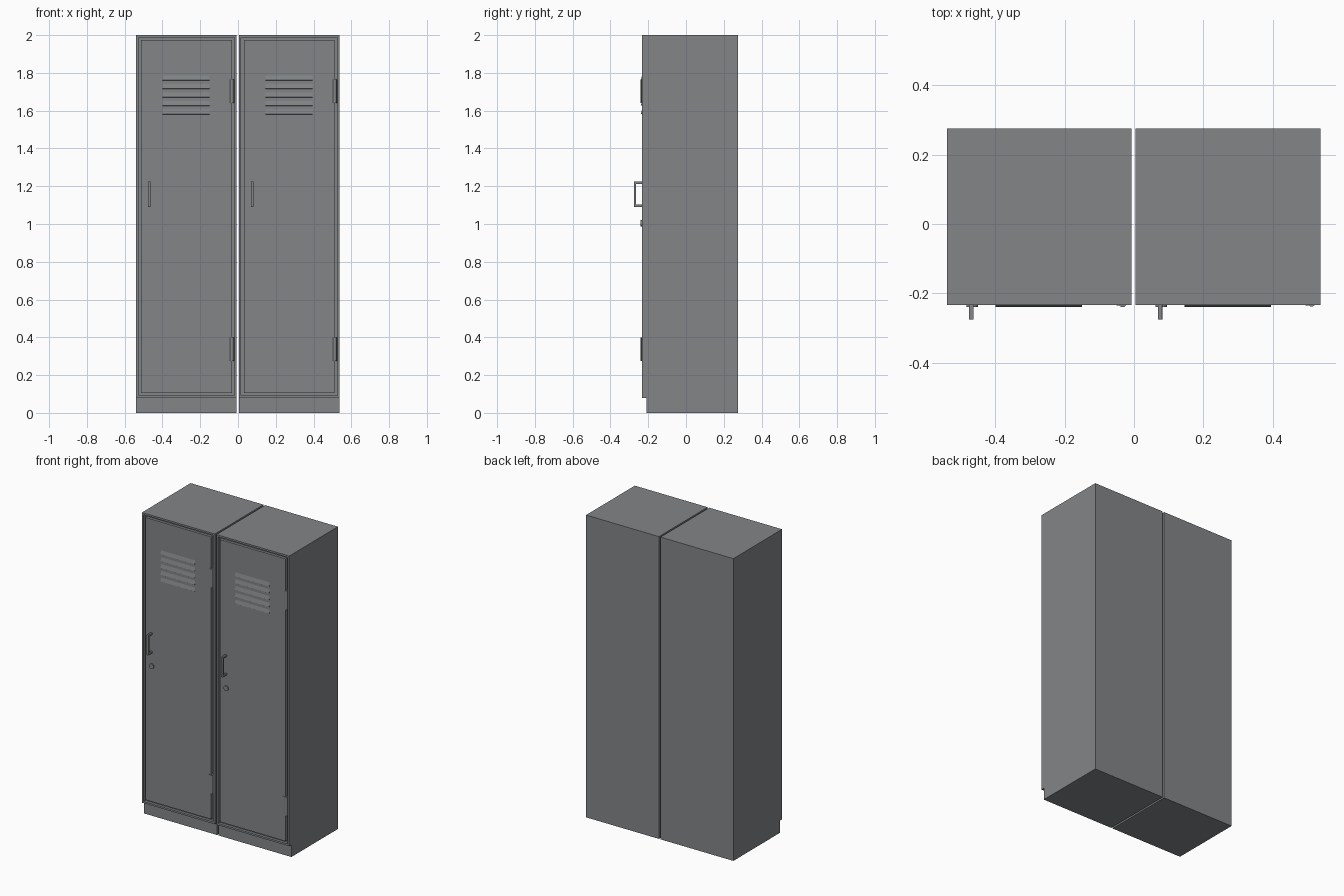
import bpy
import bmesh
import math
from mathutils import Matrix, Vector

cube = bpy.data.objects.get("Cube")
if cube:
    bpy.data.objects.remove(cube, do_unlink=True)

steel = bpy.data.materials.new("grey_steel")
steel.use_nodes = True
color = (0.225, 0.235, 0.242, 1.0)
steel.diffuse_color = color
steel.node_tree.nodes["Principled BSDF"].inputs["Base Color"].default_value = color

WIDTH, FRONT, BACK, HEIGHT = 0.533, -0.233, 0.276, 2.0
PLINTH_Y, PLINTH_Z = -0.21, 0.08
FRAME, GAP, GROOVE = 0.017, 0.009, 0.018


def finish(bm, name, bevel=0.0):
    bmesh.ops.recalc_face_normals(bm, faces=bm.faces)
    mesh = bpy.data.meshes.new(name)
    bm.to_mesh(mesh)
    bm.free()
    mesh.materials.append(steel)
    obj = bpy.data.objects.new(name, mesh)
    bpy.context.collection.objects.link(obj)
    if bevel:
        mod = obj.modifiers.new("soft_edges", "BEVEL")
        mod.width, mod.segments = bevel, 2
    return obj


def prism(bm, profile, x0, x1):
    """Extrude a (y, z) outline along x."""
    face = bm.faces.new([bm.verts.new((x0, y, z)) for y, z in profile])
    ext = bmesh.ops.extrude_face_region(bm, geom=[face])["geom"]
    verts = [g for g in ext if isinstance(g, bmesh.types.BMVert)]
    bmesh.ops.translate(bm, verts=verts, vec=(x1 - x0, 0, 0))


def rect(y0, y1, z0, z1):
    return [(y0, z0), (y1, z0), (y1, z1), (y0, z1)]


def cylinder(bm, radius, depth, sides, matrix):
    bmesh.ops.create_cone(bm, cap_ends=True, segments=sides, radius1=radius,
                          radius2=radius, depth=depth, matrix=matrix)


def smooth(obj):
    bpy.ops.object.select_all(action="DESELECT")
    obj.select_set(True)
    bpy.context.view_layer.objects.active = obj
    bpy.ops.object.shade_smooth_by_angle(angle=math.radians(40))


def locker(side, x0, hinge_out):
    x1 = x0 + WIDTH

    # Carcass with toe recess and a shallow pocket for the door
    bm = bmesh.new()
    prism(bm, [(PLINTH_Y, 0), (BACK, 0), (BACK, HEIGHT), (FRONT, HEIGHT),
               (FRONT, PLINTH_Z), (PLINTH_Y, PLINTH_Z)], x0, x1)
    bmesh.ops.recalc_face_normals(bm, faces=bm.faces)
    front = min(bm.faces, key=lambda f: f.calc_center_median().y)
    bmesh.ops.inset_individual(bm, faces=[front], thickness=FRAME)
    pocket = bmesh.ops.extrude_discrete_faces(bm, faces=[front])["faces"][0]
    bmesh.ops.translate(bm, verts=pocket.verts, vec=(0, GROOVE, 0))
    finish(bm, side + "_carcass")

    # Door panel, flush with the frame
    edge = FRAME + GAP
    bm = bmesh.new()
    prism(bm, rect(FRONT, FRONT + GROOVE, PLINTH_Z + edge, HEIGHT - edge),
          x0 + edge, x1 - edge)
    finish(bm, side + "_door")

    # Five sloping vent louvres
    bm = bmesh.new()
    for i in range(5):
        top = 1.787 - 0.045 * i
        prism(bm, [(FRONT, top), (FRONT - 0.006, top - 0.024),
                   (FRONT, top - 0.026)], x0 + 0.14, x0 + 0.39)
    finish(bm, side + "_vent_louvres")

    # Pull handle
    bm = bmesh.new()
    inner = FRONT - 0.031
    prism(bm, [(FRONT, 1.09), (-0.276, 1.09), (-0.276, 1.225), (FRONT, 1.225),
               (FRONT, 1.212), (inner, 1.212), (inner, 1.103), (FRONT, 1.103)],
          x0 + 0.064, x0 + 0.077)
    finish(bm, side + "_handle", bevel=0.002)

    # Round lock
    bm = bmesh.new()
    cylinder(bm, 0.0165, 0.012, 24,
             Matrix.Translation((x0 + 0.073, FRONT - 0.001, 1.004))
             @ Matrix.Rotation(math.pi / 2, 4, "X"))
    smooth(finish(bm, side + "_lock"))

    # Hinges: rounded barrel with a thin leaf beside it
    bm = bmesh.new()
    for z0, z1 in ((0.275, 0.4), (1.64, 1.765)):
        center = Vector((x0 + 0.507, FRONT + 0.011 - hinge_out, (z0 + z1) / 2))
        cylinder(bm, 0.011, z1 - z0, 16, Matrix.Translation(center))
        prism(bm, rect(FRONT - 0.0015, FRONT + 0.01, z0, z1),
              x0 + 0.489, x0 + 0.51)
    smooth(finish(bm, side + "_hinges"))


locker("right", -0.54, 0.007)
locker("left", 0.005, 0.005)
